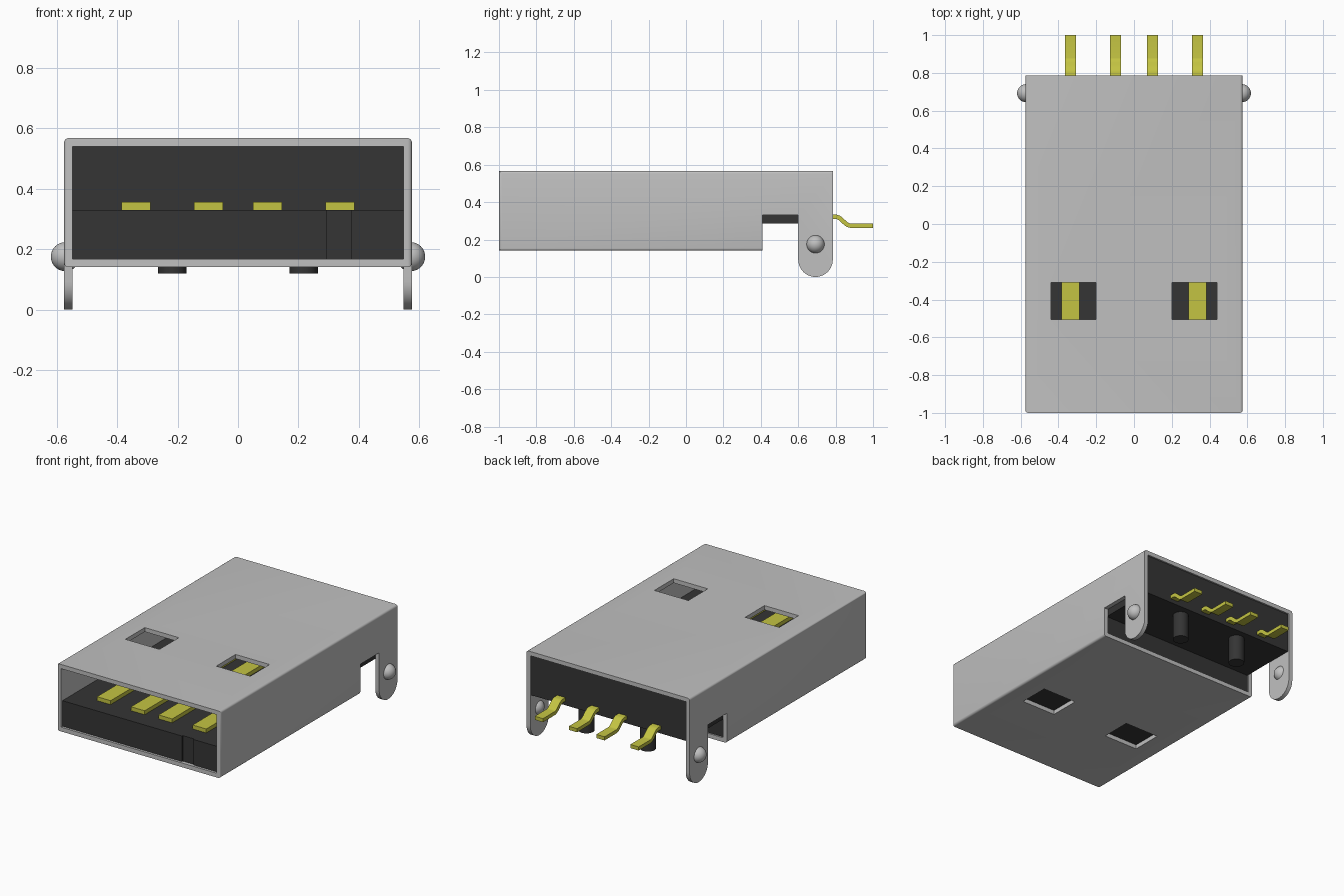
import bpy, bmesh, math
from mathutils import Vector

if "Cube" in bpy.data.objects:
    bpy.data.objects.remove(bpy.data.objects["Cube"])


def material(name, rgb, metallic=0.0):
    m = bpy.data.materials.new(name)
    m.use_nodes = True
    m.diffuse_color = (*rgb, 1)
    m.node_tree.nodes["Principled BSDF"].inputs["Base Color"].default_value = (*rgb, 1)
    return m


SILVER = material("silver_metal", (0.53, 0.53, 0.53))
BLACK = material("black_plastic", (0.035, 0.035, 0.035))
GOLD = material("yellow_contact", (0.55, 0.55, 0.055))


def finish(bm, name, mat):
    bmesh.ops.recalc_face_normals(bm, faces=bm.faces)
    me = bpy.data.meshes.new(name)
    bm.to_mesh(me)
    bm.free()
    ob = bpy.data.objects.new(name, me)
    bpy.context.collection.objects.link(ob)
    if mat:
        me.materials.append(mat)
    return ob


def box(name, x, y, z, mat=None):
    """Box from three (low, high) ranges."""
    bm = bmesh.new()
    bmesh.ops.create_cube(bm, size=1)
    for v in bm.verts:
        v.co = Vector([(r[0] + r[1]) / 2 + c * (r[1] - r[0]) for r, c in zip((x, y, z), v.co)])
    return finish(bm, name, mat)


def side_extrusion(name, profile, half, mat, x=0, bevel=None):
    """Extrude a (y, z) outline across x; optionally round long edges at given heights."""
    bm = bmesh.new()
    face = bm.faces.new([bm.verts.new((x - half, y, z)) for y, z in profile])
    ext = bmesh.ops.extrude_face_region(bm, geom=[face])
    moved = [g for g in ext["geom"] if isinstance(g, bmesh.types.BMVert)]
    bmesh.ops.translate(bm, verts=moved, vec=(2 * half, 0, 0))
    if bevel:
        edges = [e for e in bm.edges
                 if abs(e.verts[0].co.x - e.verts[1].co.x) < 1e-5
                 and all(min(abs(v.co.z - h) for h in bevel) < 1e-5 for v in e.verts)]
        bmesh.ops.bevel(bm, geom=edges, offset=0.014, segments=4, profile=0.5, affect='EDGES')
    return finish(bm, name, mat)


def cut(ob, cutters):
    bpy.context.view_layer.objects.active = ob
    for c in cutters:
        mod = ob.modifiers.new("cut", 'BOOLEAN')
        mod.operation = 'DIFFERENCE'
        mod.solver = 'EXACT'
        mod.object = c
        bpy.ops.object.modifier_apply(modifier=mod.name)
        bpy.data.objects.remove(c)


def smooth(ob):
    bpy.ops.object.select_all(action='DESELECT')
    ob.select_set(True)
    bpy.context.view_layer.objects.active = ob
    bpy.ops.object.shade_smooth_by_angle(angle=math.radians(35))


W, T = 0.575, 0.027            # shell half width and wall thickness
BOTTOM, TOP = 0.14, 0.567
FRONT, BACK = -1.0, 0.785
NOTCH, TAB = 0.41, 0.6         # where the floor ends and the side tabs begin
RISE = 0.33                    # notch ceiling and tongue top
INNER = W - T

# Shell: side outline with notch and rounded tab, hollowed out
r = (BACK - TAB) / 2
tab_y = TAB + r
arc = [(tab_y - r * math.cos(a), r - r * math.sin(a))
       for a in (math.pi * i / 20 for i in range(21))]
outline = [(FRONT, TOP), (FRONT, BOTTOM), (NOTCH, BOTTOM), (NOTCH, RISE), (TAB, RISE)] + arc + [(BACK, TOP)]
shell = side_extrusion("shell", outline, W, SILVER, bevel=(BOTTOM, TOP))
cutters = [
    box("bore", (-INNER, INNER), (-1.2, 1.2), (BOTTOM + T, TOP - T)),
    box("undercut", (-INNER, INNER), (NOTCH, 1.2), (-0.2, TOP - T - 0.1)),
]
for s in (-1, 1):
    cutters.append(box("window", (s * 0.32 - 0.12, s * 0.32 + 0.12), (-0.505, -0.31), (0, 0.8)))
cut(shell, cutters)
smooth(shell)

# Plastic housing: low tongue in front, tall block behind
floor, ceiling, under, rear = BOTTOM + T, TOP - T, 0.285, 0.775
housing = side_extrusion("housing", [
    (-0.985, floor), (0.4, floor), (0.4, under), (rear, under),
    (rear, ceiling), (0.35, ceiling), (0.35, RISE), (-0.985, RISE)], INNER, BLACK)
cut(housing, [box("mark_recess", (0.295, 0.375), (-1.1, -0.977), (floor - 0.05, RISE + 0.05))])

# Contacts on the tongue and bent solder pins at the back
half_t = 0.0115
steps = [i / 10 for i in range(11)]
bend = [(0.8 + 0.08 * t, 0.298 + 0.024 * math.cos(math.pi * t)) for t in steps]
path = [(0.74, 0.322)] + bend + [(1.0, 0.274)]
pin_outline = []
for side in (1, -1):
    offset = []
    for i, p in enumerate(path):
        a, b = path[max(i - 1, 0)], path[min(i + 1, len(path) - 1)]
        d = Vector((b[0] - a[0], b[1] - a[1])).normalized()
        offset.append((p[0] - side * half_t * d.y, p[1] + side * half_t * d.x))
    pin_outline += offset[::side]
for i, x in enumerate((-0.337, -0.097, 0.097, 0.337), 1):
    box(f"contact_{i}", (x - 0.048, x + 0.048), (-0.87, 0.4), (RISE - 0.005, 0.355), GOLD)
    smooth(side_extrusion(f"solder_pin_{i}", pin_outline, 0.029, GOLD, x=x))

# Rivets on the tabs and locating pegs under the block
for s, label in ((1, "left"), (-1, "right")):
    bpy.ops.mesh.primitive_uv_sphere_add(segments=32, ring_count=16, radius=0.048,
                                         location=(s * (W - 0.004), tab_y, 0.175))
    rivet = bpy.context.object
    rivet.name = f"rivet_{label}"
    rivet.data.materials.append(SILVER)
    smooth(rivet)
    bpy.ops.mesh.primitive_cylinder_add(vertices=32, radius=0.047, depth=0.18,
                                        location=(s * 0.217, tab_y, 0.21))
    peg = bpy.context.object
    peg.name = f"locating_peg_{label}"
    peg.data.materials.append(BLACK)
    smooth(peg)
